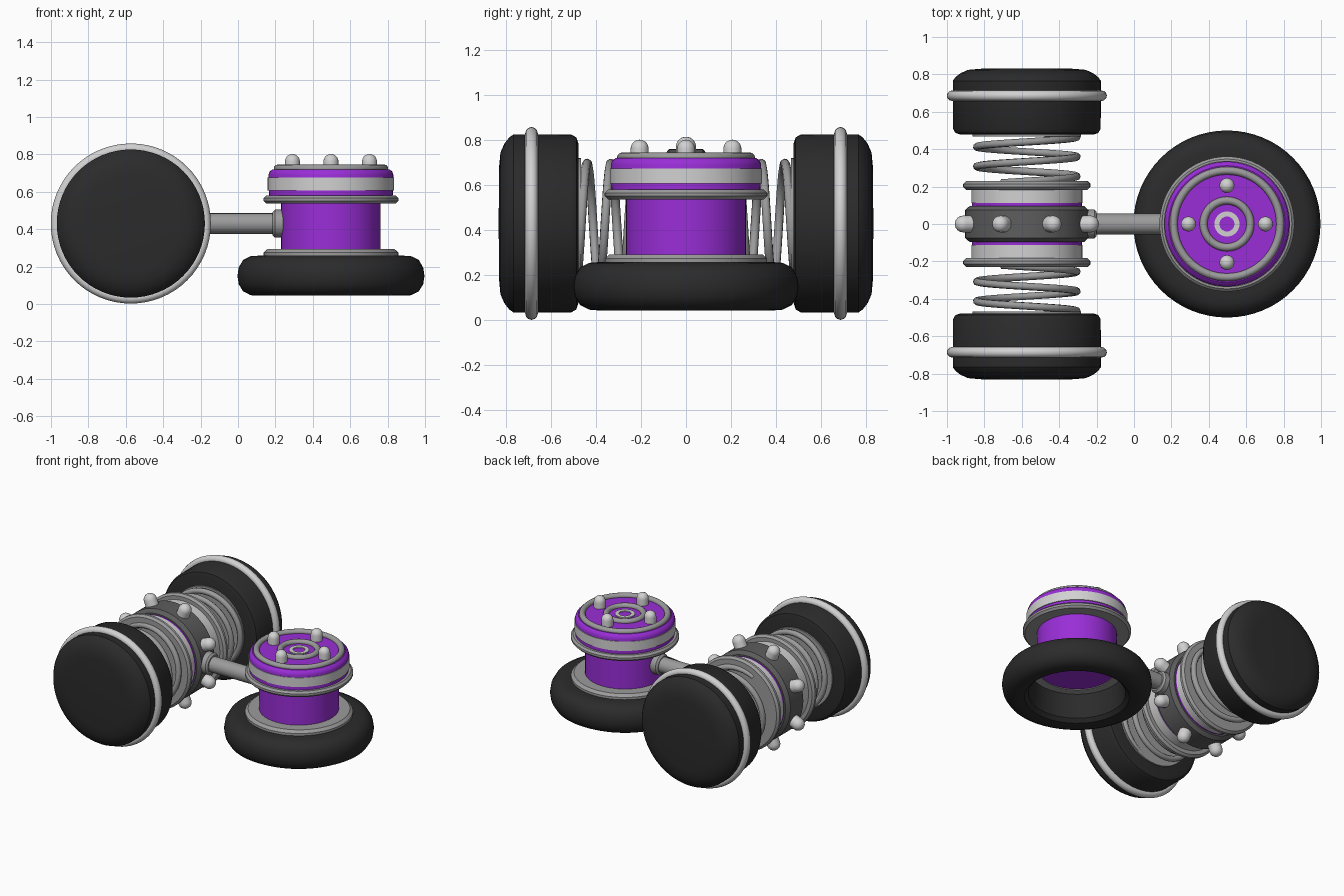
import bpy, bmesh, math
from mathutils import Matrix, Vector

if "Cube" in bpy.data.objects:
    bpy.data.objects.remove(bpy.data.objects["Cube"])


def material(name, rgb):
    m = bpy.data.materials.new(name)
    m.diffuse_color = (*rgb, 1)
    m.use_nodes = True
    m.node_tree.nodes["Principled BSDF"].inputs["Base Color"].default_value = m.diffuse_color
    return m


PURPLE = material("purple", (0.32, 0.027, 0.68))
LIGHT = material("light grey", (0.64, 0.64, 0.64))
GREY = material("mid grey", (0.33, 0.33, 0.33))
DARK = material("dark grey", (0.11, 0.11, 0.11))
RUBBER = material("black rubber", (0.024, 0.024, 0.024))


def finish(obj, mat, angle=35):
    obj.data.materials.clear()
    obj.data.materials.append(mat)
    obj.data.shade_smooth()
    obj.data.set_sharp_from_angle(angle=math.radians(angle))


def lathe(name, profile, mat, matrix, closed=False, segs=64):
    """Revolve (radius, height) points round local z; closed makes a ring."""
    bm = bmesh.new()
    rings = []
    for r, h in profile:
        if r < 1e-5:
            rings.append([bm.verts.new((0, 0, h))] * segs)
        else:
            rings.append([bm.verts.new((r * math.cos(2 * math.pi * i / segs),
                                        r * math.sin(2 * math.pi * i / segs), h))
                          for i in range(segs)])
    pairs = list(zip(rings, rings[1:]))
    if closed:
        pairs.append((rings[-1], rings[0]))
    for a, b in pairs:
        for i in range(segs):
            j = (i + 1) % segs
            corners = list(dict.fromkeys((a[i], a[j], b[j], b[i])))
            if len(corners) > 2:
                bm.faces.new(corners)
    bmesh.ops.recalc_face_normals(bm, faces=bm.faces)
    bm.transform(matrix)
    mesh = bpy.data.meshes.new(name)
    bm.to_mesh(mesh)
    bm.free()
    obj = bpy.data.objects.new(name, mesh)
    bpy.context.collection.objects.link(obj)
    finish(obj, mat)
    return obj


def drum(name, r, z0, z1, mat, matrix, bevel=0.0):
    b = bevel
    pts = [(0, z0), (r - b, z0), (r, z0 + b), (r, z1 - b), (r - b, z1), (0, z1)]
    if b == 0:
        pts = [(0, z0), (r, z0), (r, z1), (0, z1)]
    return lathe(name, pts, mat, matrix)


def ring(name, radius, thick, h, mat, matrix):
    pts = [(radius + thick * math.cos(k * math.pi / 6),
            h + thick * math.sin(k * math.pi / 6)) for k in range(12)]
    return lathe(name, pts, mat, matrix, closed=True)


def stud(name, r, length, matrix):
    dome = [(r * math.cos(k * math.pi / 10), length - r + r * math.sin(k * math.pi / 10))
            for k in range(5)]
    return lathe(name, [(0, 0), (r, 0)] + dome + [(0, length)], LIGHT, matrix, segs=20)


# ---- upright hub with flat tyre ----
HUB = Matrix.Translation((0.497, 0, 0))
lathe("flat_tyre", [(0.325, 0.075), (0.35, 0.05), (0.39, 0.044), (0.43, 0.047), (0.47, 0.068),
                    (0.493, 0.105), (0.5, 0.15), (0.493, 0.195), (0.47, 0.235), (0.43, 0.255),
                    (0.39, 0.258), (0.31, 0.258), (0.31, 0.2)], RUBBER, HUB, closed=True)
lathe("lower_flange", [(0.25, 0.25), (0.36, 0.25), (0.36, 0.275), (0.34, 0.293), (0.25, 0.293)],
      GREY, HUB, closed=True)
drum("hub_column", 0.266, 0.255, 0.56, PURPLE, HUB)
drum("upper_flange", 0.361, 0.537, 0.58, GREY, HUB, 0.014)
lathe("hub_head", [(0, 0.57), (0.33, 0.57), (0.334, 0.69), (0.328, 0.708), (0.312, 0.72), (0, 0.72)],
      PURPLE, HUB)
drum("head_band", 0.338, 0.607, 0.675, LIGHT, HUB)
ring("outer_top_ring", 0.285, 0.021, 0.724, GREY, HUB)
ring("inner_top_ring", 0.125, 0.021, 0.724, GREY, HUB)
lathe("centre_ring", [(0.04, 0.715), (0.067, 0.715), (0.067, 0.727), (0.04, 0.727)],
      LIGHT, HUB, closed=True)
for k in range(4):
    a = k * math.pi / 2
    spot = Matrix.Translation((0.206 * math.cos(a), 0.206 * math.sin(a), 0.71))
    stud(f"top_stud_{k + 1}", 0.04, 0.092, HUB @ spot)

# ---- connecting rod ----
CENTRE = Vector((-0.573, 0, 0.43))
ROD = Matrix.Translation((0, 0, 0.43)) @ Matrix.Rotation(math.pi / 2, 4, 'Y')
drum("connecting_rod", 0.055, -0.3, 0.28, GREY, ROD)
drum("rod_collar_hub", 0.074, 0.185, 0.26, GREY, ROD, 0.012)
drum("rod_collar_axle", 0.078, -0.28, -0.2, GREY, ROD, 0.012)

# ---- studded axle centre ----
AXLE = Matrix.Translation(CENTRE)
ALONG_Y = AXLE @ Matrix.Rotation(-math.pi / 2, 4, 'X')
lathe("studded_band", [(0, -0.097), (0.305, -0.097), (0.33, -0.075), (0.33, 0.075),
                       (0.305, 0.097), (0, 0.097)], DARK, ALONG_Y)
for k in range(8):
    a = math.radians(22.5 + 45 * k)
    turn = Matrix.Rotation(math.pi / 2 - a, 4, 'Y')
    stud(f"band_stud_{k + 1}", 0.045, 0.11, AXLE @ turn @ Matrix.Translation((0, 0, 0.303)))


def spring(name, side):
    """Coil between the axle centre and a wheel, mirrored by side."""
    curve = bpy.data.curves.new(name, 'CURVE')
    curve.dimensions = '3D'
    curve.bevel_depth = 0.02
    curve.bevel_resolution = 2
    line = curve.splines.new('POLY')
    count = 110
    line.points.add(count - 1)
    for i in range(count):
        y = 0.485 - 0.265 * i / (count - 1)
        a = (0.465 - y) / 0.105 * 2 * math.pi
        line.points[i].co = (CENTRE.x + 0.268 * math.cos(a), side * y,
                             CENTRE.z + 0.268 * math.sin(a), 1)
    temp = bpy.data.objects.new(name, curve)
    bpy.context.collection.objects.link(temp)
    bpy.context.view_layer.update()
    graph = bpy.context.evaluated_depsgraph_get()
    mesh = bpy.data.meshes.new_from_object(temp.evaluated_get(graph))
    bpy.data.objects.remove(temp)
    obj = bpy.data.objects.new(name, mesh)
    bpy.context.collection.objects.link(obj)
    finish(obj, GREY, 60)


# ---- both ends of the axle ----
for side, tag in ((-1, "front"), (1, "back")):
    M = AXLE @ Matrix.Rotation(-side * math.pi / 2, 4, 'X')
    drum(f"{tag}_purple_core", 0.294, 0.09, 0.13, PURPLE, M)
    drum(f"{tag}_light_sleeve", 0.297, 0.112, 0.19, LIGHT, M)
    drum(f"{tag}_axle_flange", 0.34, 0.183, 0.23, GREY, M, 0.015)
    spring(f"{tag}_spring", side)
    # wheel: slightly domed outside, rounded tread, grey seat inside
    lathe(f"{tag}_tyre", [(0, 0.478), (0.355, 0.478), (0.382, 0.487), (0.395, 0.51),
                          (0.396, 0.765), (0.382, 0.785), (0.355, 0.806), (0.315, 0.824),
                          (0.25, 0.83), (0, 0.832)], RUBBER, M)
    drum(f"{tag}_spring_seat", 0.29, 0.467, 0.49, GREY, M)
    ring(f"{tag}_tyre_ring", 0.4, 0.028, 0.686, LIGHT, M)
